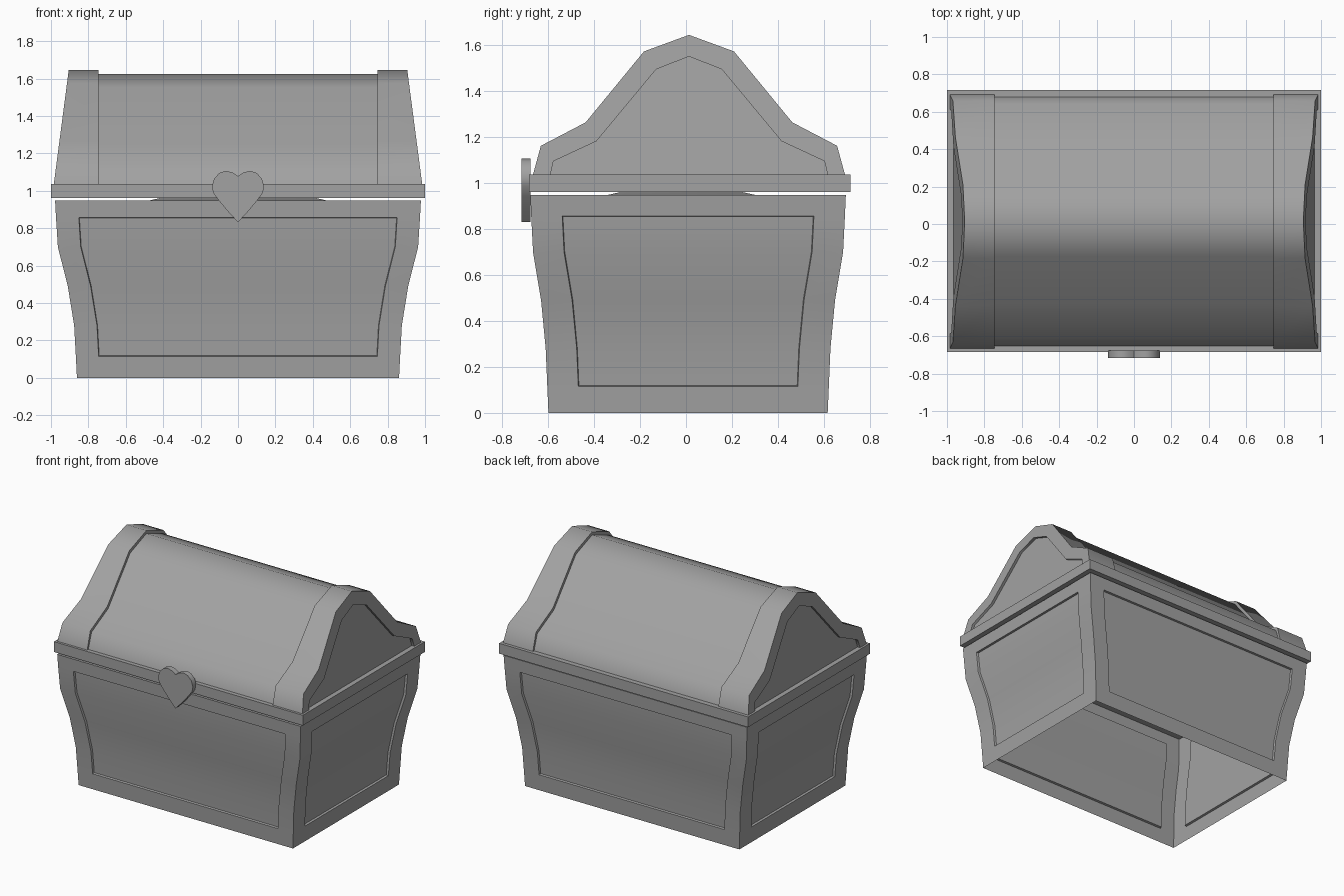
import bpy, bmesh

if "Cube" in bpy.data.objects:
    bpy.data.objects.remove(bpy.data.objects["Cube"])

GREY = (0.36, 0.36, 0.36, 1.0)
mat = bpy.data.materials.new("plain grey")
mat.use_nodes = True
mat.diffuse_color = GREY
bsdf = mat.node_tree.nodes["Principled BSDF"]
bsdf.inputs["Base Color"].default_value = GREY
bsdf.inputs["Roughness"].default_value = 0.8


def finish(name, bm, angle=0.95):
    """Turn a bmesh into a smooth object that keeps its hard edges."""
    mesh = bpy.data.meshes.new(name)
    bm.to_mesh(mesh)
    bm.free()
    mesh.materials.append(mat)
    mesh.shade_smooth()
    mesh.set_sharp_from_angle(angle=angle)
    obj = bpy.data.objects.new(name, mesh)
    bpy.context.collection.objects.link(obj)
    return obj


def loft(bm, rings, closed):
    """Join rows of points with quads and return the vertex rows."""
    rows = [[bm.verts.new(p) for p in ring] for ring in rings]
    for a, b in zip(rows, rows[1:]):
        n = len(a)
        for i in range(n if closed else n - 1):
            j = (i + 1) % n
            bm.faces.new((a[i], a[j], b[j], b[i]))
    return rows


def rect(hx, hy, z, cy=0.01):
    return [(-hx, cy - hy, z), (hx, cy - hy, z), (hx, cy + hy, z), (-hx, cy + hy, z)]


# Chest walls: flared rows of (z, half width, half depth), open underneath
ROWS = [(0.0, 0.861, 0.608), (0.115, 0.867, 0.613), (0.28, 0.876, 0.62),
        (0.49, 0.91, 0.64), (0.70, 0.963, 0.675), (0.857, 0.973, 0.683),
        (0.948, 0.978, 0.687)]
MARGIN_X, MARGIN_Y = 0.122, 0.135


def wall_ring(z, hx, hy):
    px, py, cy = hx - MARGIN_X, hy - MARGIN_Y, 0.009
    pts = [(-hx, -hy), (-px, -hy), (px, -hy), (hx, -hy), (hx, -py), (hx, py)]
    pts += [(-x, -y) for x, y in pts]
    return [(x, y + cy, z) for x, y in pts]


bm = bmesh.new()
loft(bm, [wall_ring(*r) for r in ROWS], True)
bm.faces.ensure_lookup_table()
bm.normal_update()
# Sunken panel in the middle of each wall
panel_faces = [bm.faces[row * 12 + col] for row in range(1, 5) for col in (1, 4, 7, 10)]
bmesh.ops.inset_region(bm, faces=panel_faces, thickness=0.003, depth=-0.015,
                       use_even_offset=True)
finish("chest_walls", bm)

# Low heap that closes the top of the walls
bm = bmesh.new()
rows = loft(bm, [rect(0.978, 0.687, 0.946, 0.009), rect(0.48, 0.33, 0.947, -0.02),
                 rect(0.40, 0.25, 0.965, -0.02), rect(0.2, 0.1, 0.985, -0.02)], True)
bm.faces.new(rows[-1])
finish("chest_contents", bm)

# Rim under the lid
bm = bmesh.new()
loop = [rect(1.0, 0.70, 0.962, 0.016), rect(1.0, 0.70, 1.037, 0.016),
        rect(0.94, 0.64, 1.037, 0.016), rect(0.94, 0.64, 0.962, 0.016),
        rect(1.0, 0.70, 0.962, 0.016)]
loft(bm, loop, True)
bmesh.ops.remove_doubles(bm, verts=bm.verts, dist=1e-5)
bmesh.ops.recalc_face_normals(bm, faces=bm.faces)
finish("lid_rim", bm)

# Lid: half profiles (y, z) from the rim to the ridge
BAND = [(0.68, 1.035), (0.645, 1.163), (0.45, 1.265), (0.196, 1.574), (0, 1.646)]
BODY = [(0.667, 1.035), (0.629, 1.148), (0.438, 1.247), (0.186, 1.553), (0, 1.624)]
END = [(0.604, 1.035), (0.59, 1.096), (0.403, 1.183), (0.143, 1.496), (0, 1.552)]


def profile(half, x_of_z):
    full = [(-y, z) for y, z in half] + [(y, z) for y, z in reversed(half[:-1])]
    return [(x_of_z(z), y + 0.013, z) for y, z in full]


def lid_side(s):
    """Rows from the lid body out to the sunken end panel."""
    def step(z):
        return s * 0.745

    def outer(z):
        return s * (0.985 - (z - 1.035) * 0.131)

    def sunken(z):
        return outer(z) - s * 0.02

    return [profile(BODY, step), profile(BAND, step), profile(BAND, outer),
            profile(END, outer), profile(END, sunken)]


bm = bmesh.new()
rows = loft(bm, lid_side(-1)[::-1] + lid_side(1), False)
bm.faces.new(rows[0])
bm.faces.new(rows[-1][::-1])
bmesh.ops.recalc_face_normals(bm, faces=bm.faces)
finish("lid", bm)

# Heart-shaped clasp
HEART = [(0, 1.078), (0.03, 1.098), (0.065, 1.107), (0.10, 1.095), (0.128, 1.065),
         (0.139, 1.025), (0.133, 0.99), (0.10, 0.945), (0.05, 0.885), (0, 0.832)]
outline = HEART + [(-x, z) for x, z in HEART[-2:0:-1]]
bm = bmesh.new()
rows = loft(bm, [[(x, y, z) for x, z in outline] for y in (-0.717, -0.677)], True)
bm.faces.new(rows[0])
bm.faces.new(rows[1][::-1])
bmesh.ops.recalc_face_normals(bm, faces=bm.faces)
finish("heart_clasp", bm)
